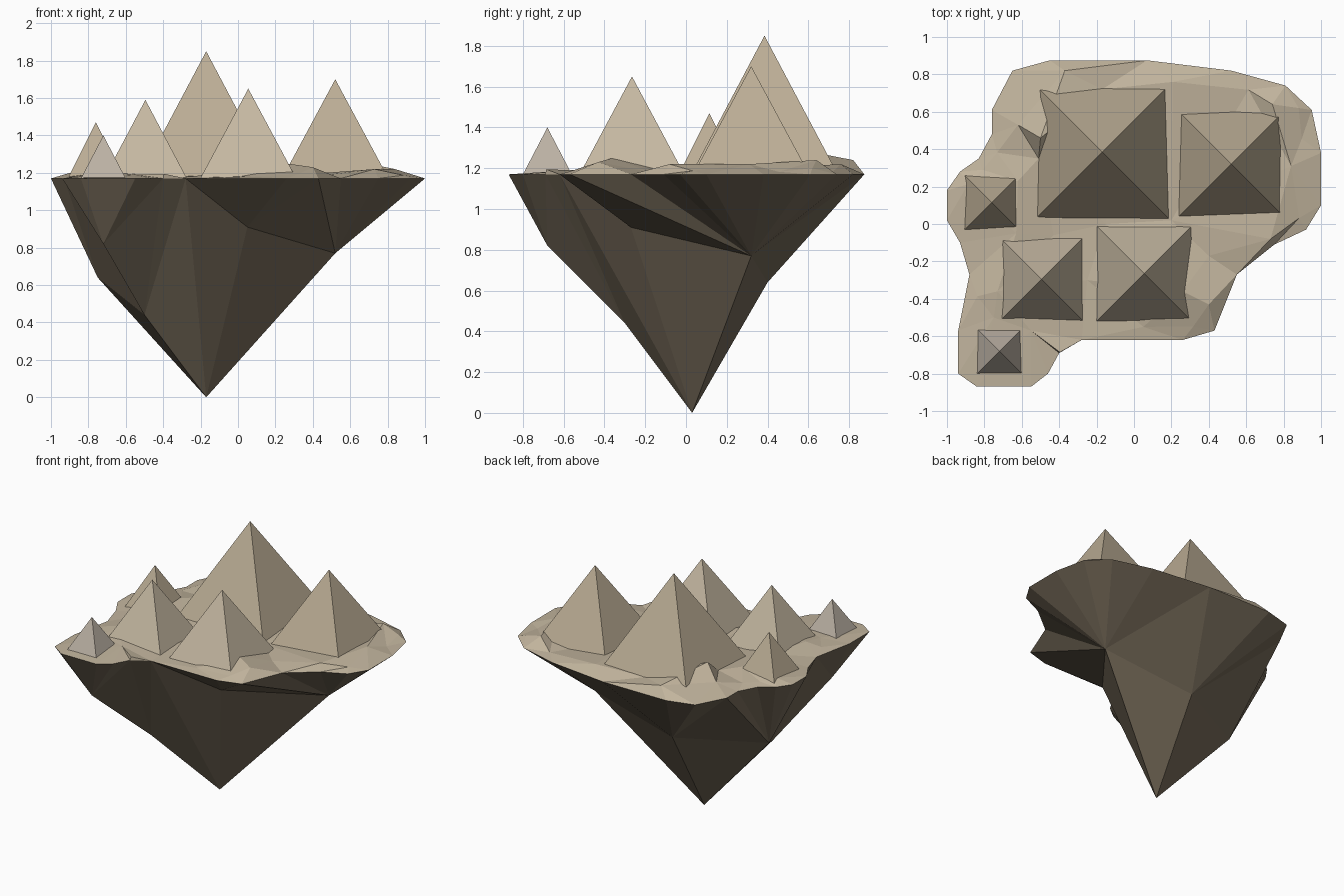
import bpy, bmesh, random
from math import pi, sqrt
from mathutils import Vector
from mathutils.geometry import delaunay_2d_cdt

if "Cube" in bpy.data.objects:
    bpy.data.objects.remove(bpy.data.objects["Cube"])

random.seed(4)
RIM_Z = 1.17


def material(name, rgb):
    m = bpy.data.materials.new(name)
    m.diffuse_color = (*rgb, 1)
    m.use_nodes = True
    m.node_tree.nodes["Principled BSDF"].inputs["Base Color"].default_value = m.diffuse_color
    return m


def make_object(name, bm, mat):
    bmesh.ops.recalc_face_normals(bm, faces=bm.faces)
    me = bpy.data.meshes.new(name)
    bm.to_mesh(me)
    bm.free()
    me.materials.append(mat)
    ob = bpy.data.objects.new(name, me)
    bpy.context.collection.objects.link(ob)
    return ob


sand = material("sand", (0.50, 0.42, 0.30))
pale = material("pale_sand", (0.56, 0.48, 0.36))
grey = material("grey_sand", (0.50, 0.44, 0.37))
ground = material("ground", (0.54, 0.46, 0.34))
rock = material("dark_rock", (0.18, 0.145, 0.10))

# Island outline, counter-clockwise from the right end
rim = [(1.0, .38), (.95, .61), (.81, .74), (.52, .82), (.07, .875), (-.45, .875),
       (-.65, .82), (-.76, .61), (-.76, .48), (-.83, .35), (-.93, .28), (-1.0, .18),
       (-1.0, .02), (-.93, -.1), (-.88, -.27), (-.94, -.57), (-.94, -.8),
       (-.84, -.87), (-.55, -.87), (-.46, -.8), (-.4, -.69), (-.28, -.62),
       (.26, -.62), (.43, -.57), (.55, -.27), (.75, -.11), (.92, -.03), (1.0, .1)]

# Underside tips, one below each peak, plus the lowest tip
tips = {"low": (-.17, .03, 0), "back": (-.17, .40, .64), "right": (.52, .32, .77),
        "front": (.05, -.27, .91), "left": (-.5, -.30, .44),
        "side": (-.75, .10, .64), "corner": (-.72, -.68, .82)}
# Walk round the rim: each tip fans out to the rim up to the given index
walk = [("right", 4), ("back", 7), ("side", 14), ("left", 14), ("corner", 20),
        ("left", 21), ("low", 21), ("front", 23), ("right", 28)]

# Rocky underside
bm = bmesh.new()
rv = [bm.verts.new((x, y, RIM_Z)) for x, y in rim]
tv = {k: bm.verts.new(p) for k, p in tips.items()}
i = 0
for n, (tip, last) in enumerate(walk):
    while i < last:
        bm.faces.new((tv[tip], rv[i], rv[(i + 1) % len(rv)]))
        i += 1
    if n + 1 < len(walk):
        bm.faces.new((tv[tip], rv[i % len(rv)], tv[walk[n + 1][0]]))
for a, b in (("right", "back"), ("back", "side"), ("side", "left"), ("front", "right")):
    bm.faces.new((tv["low"], tv[a], tv[b]))
make_object("underside_rock", bm, rock)

# Peaks: centre x, y, apex height, half width
peaks = {"main_peak": (-.17, .385, 1.85, .36, sand),
         "right_peak": (.52, .32, 1.70, .285, sand),
         "front_peak": (.055, -.265, 1.65, .257, pale),
         "left_peak": (-.495, -.295, 1.59, .222, pale),
         "side_peak": (-.76, .115, 1.47, .15, sand),
         "corner_peak": (-.72, -.68, 1.40, .12, grey)}
for name, (x, y, top, half, mat) in peaks.items():
    bm = bmesh.new()
    bmesh.ops.create_cone(bm, cap_ends=False, segments=4, radius1=half * sqrt(2),
                          radius2=0, depth=top - RIM_Z)
    bmesh.ops.remove_doubles(bm, verts=bm.verts, dist=1e-4)
    # turn the base square to the axes
    if min(abs(v.co.x) for v in bm.verts if v.co.z < 0) < half * .5:
        for v in bm.verts:
            c = v.co.copy()
            v.co.x, v.co.y = (c.x - c.y) / sqrt(2), (c.x + c.y) / sqrt(2)
    for v in bm.verts:
        v.co += Vector((x, y, (top + RIM_Z) / 2))
    make_object(name, bm, mat)

# Uneven ground: crags, then low scattered bumps
crags = [(.26, -.36, 1.25), (.40, -.43, 1.23), (.73, -.08, 1.22), (.40, -.17, 1.18),
         (.21, .76, 1.22), (.74, .64, 1.24), (-.37, .82, 1.24), (-.17, .72, 1.21),
         (.88, .62, 1.20), (.84, .31, 1.22), (-.50, .46, 1.31), (-.62, .53, 1.22),
         (-.62, .23, 1.22), (-.51, .35, 1.21), (-.63, -.05, 1.21), (-.73, -.36, 1.21),
         (-.43, -.06, 1.18), (.2, .02, 1.18), (-.25, -.3, 1.18), (-.15, .0, 1.18),
         (-.55, -.57, 1.19), (.05, -.55, 1.18), (-.75, -.5, 1.19)]
pts = list(crags)
for p, q in zip(rim, rim[1:] + rim[:1]):
    if random.random() < .6:
        mx, my = (p[0] + q[0]) / 2 * .92, (p[1] + q[1]) / 2 * .92
        if min((mx - c[0]) ** 2 + (my - c[1]) ** 2 for c in pts) > .008:
            pts.append((mx, my, RIM_Z + random.uniform(.01, .035)))
flat = [Vector(p) for p in rim] + [Vector(p[:2]) for p in pts]
heights = [RIM_Z] * len(rim) + [p[2] for p in pts]
loop = list(range(len(rim)))
edges = [(k, (k + 1) % len(rim)) for k in loop]
co, _, faces, orig, _, _ = delaunay_2d_cdt(flat, edges, [], 1, 1e-5)
bm = bmesh.new()
gv = [bm.verts.new((c.x, c.y, heights[o[0]] if o else RIM_Z)) for c, o in zip(co, orig)]
for f in faces:
    bm.faces.new([gv[k] for k in f])
make_object("island_ground", bm, ground)
